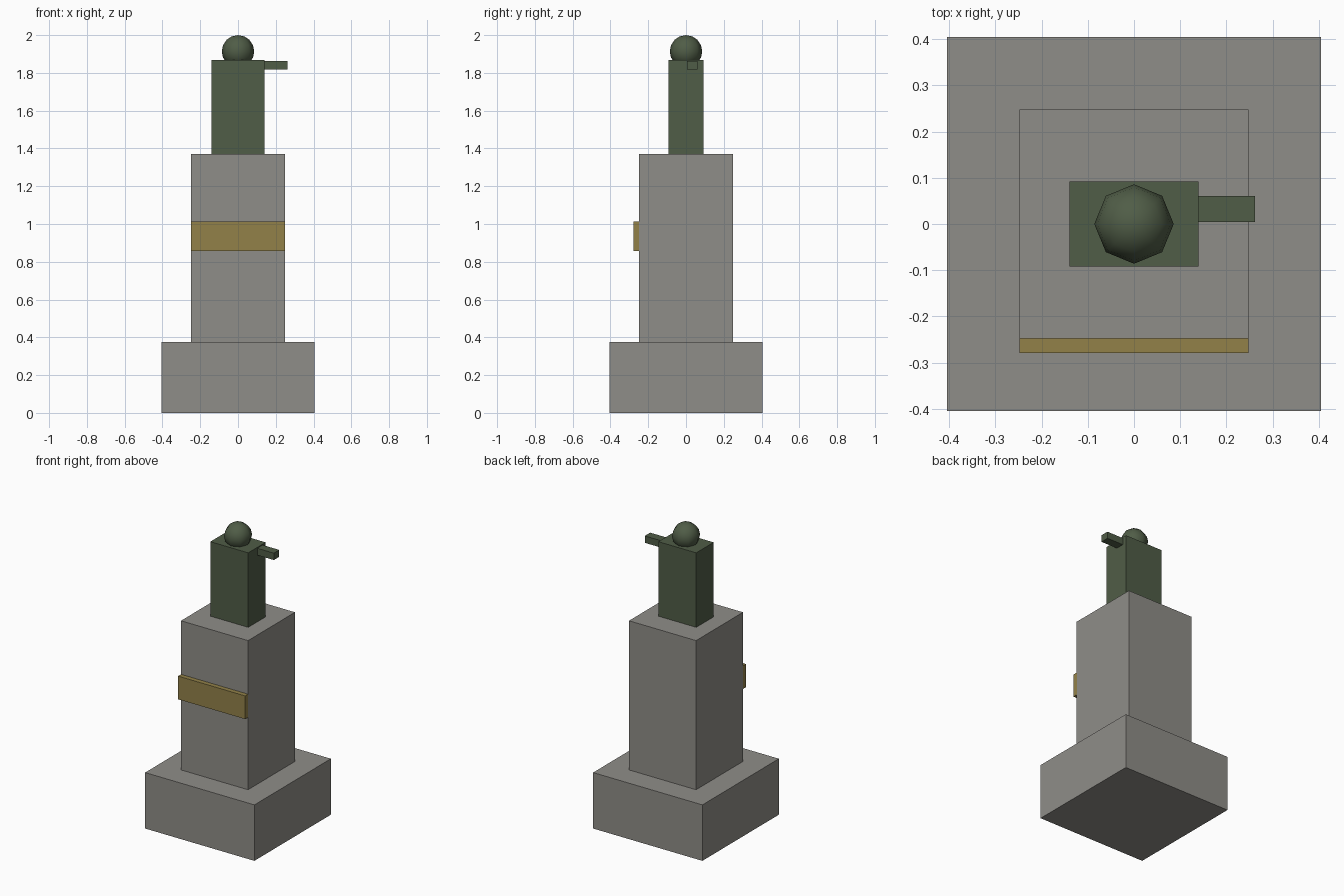
import bpy, math

if "Cube" in bpy.data.objects:
    bpy.data.objects.remove(bpy.data.objects["Cube"])


def material(name, rgb):
    """Flat material from sRGB 0-255 values."""
    m = bpy.data.materials.new(name)
    m.diffuse_color = [((c / 255 + 0.055) / 1.055) ** 2.4 for c in rgb] + [1.0]
    m.use_nodes = True
    m.node_tree.nodes["Principled BSDF"].inputs["Base Color"].default_value = m.diffuse_color
    return m


stone = material("grey stone", (143, 141, 136))
bronze = material("green bronze", (80, 93, 71))
brass = material("brass", (146, 129, 73))


def box(name, x, y, z, mat):
    """Box from (min, max) ranges on each axis."""
    ranges = (x, y, z)
    bpy.ops.mesh.primitive_cube_add(size=1, location=[(a + b) / 2 for a, b in ranges])
    ob = bpy.context.object
    ob.name = name
    ob.scale = [b - a for a, b in ranges]
    bpy.ops.object.transform_apply(location=False, rotation=False, scale=True)
    ob.data.materials.append(mat)
    return ob


# Stepped stone pedestal
box("base", (-0.404, 0.404), (-0.404, 0.404), (0, 0.374), stone)
box("pedestal", (-0.248, 0.248), (-0.248, 0.248), (0.374, 1.371), stone)

# Plaque across the front
box("plaque", (-0.248, 0.248), (-0.279, -0.247), (0.858, 1.013), brass)

# Statue: body, outstretched arm, head
box("body", (-0.14, 0.14), (-0.092, 0.092), (1.371, 1.869), bronze)
box("arm", (0.13, 0.262), (0.004, 0.061), (1.817, 1.863), bronze)
bpy.ops.mesh.primitive_uv_sphere_add(segments=8, ring_count=8, radius=0.086,
                                     location=(0, 0, 1.914))
head = bpy.context.object
head.name = "head"
head.data.materials.append(bronze)
bpy.ops.object.shade_smooth_by_angle(angle=math.radians(60))
